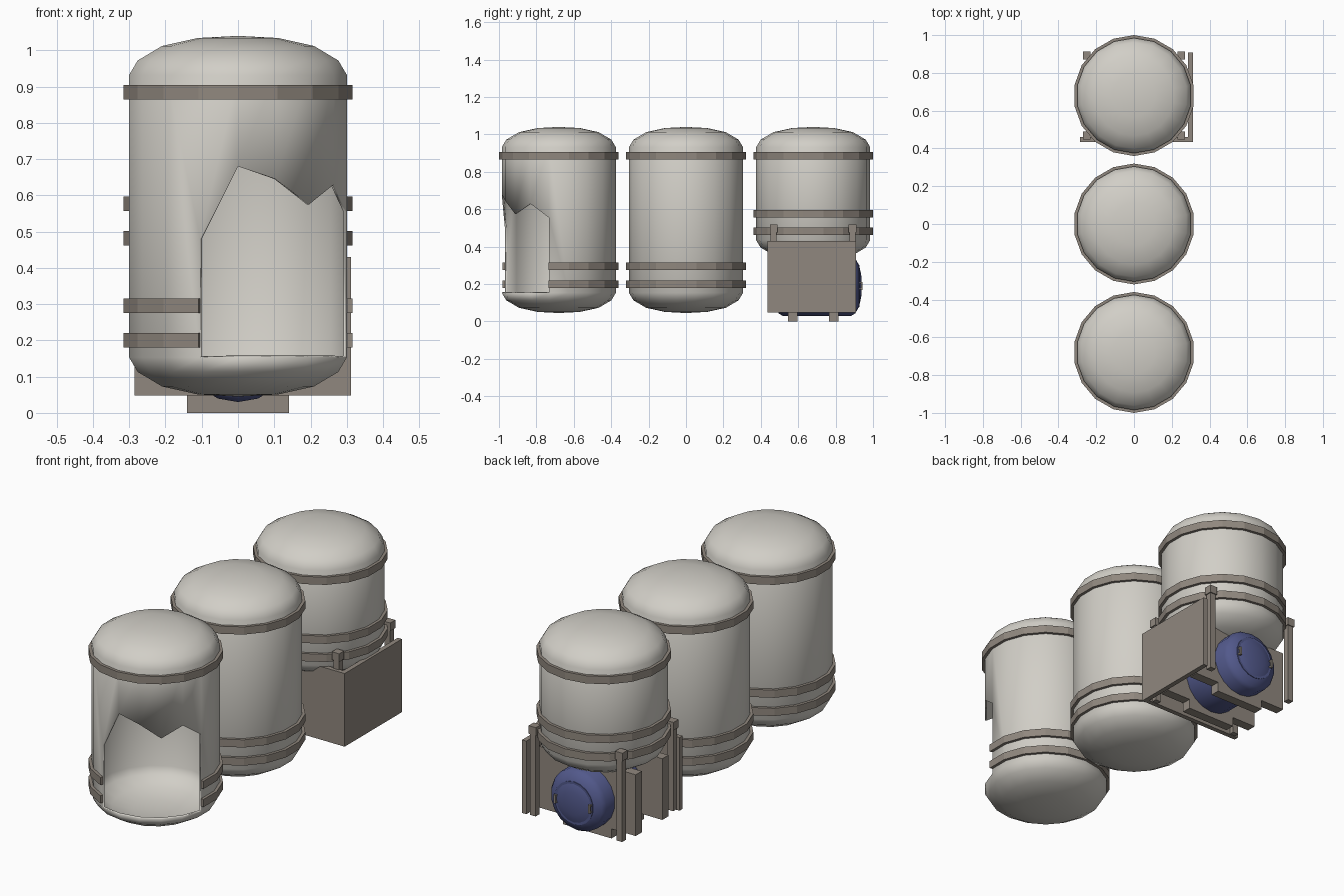
import bpy, bmesh, math

if "Cube" in bpy.data.objects:
    bpy.data.objects.remove(bpy.data.objects["Cube"])

def material(name, rgb):
    m = bpy.data.materials.new(name)
    m.diffuse_color = (*rgb, 1)
    m.use_nodes = True
    m.node_tree.nodes["Principled BSDF"].inputs["Base Color"].default_value = m.diffuse_color
    return m

CREAM = material("pale_tank_metal", (0.64, 0.62, 0.57))
BROWN = material("brown_grey_metal", (0.28, 0.245, 0.21))
BLUE = material("blue_metal", (0.085, 0.10, 0.26))

SEG = 18
R = 0.305
CUT = set(range(-1, 4))                       # wall faces broken away
JAG = {-1: 0.48, 0: 0.68, 1: 0.645, 2: 0.575, 3: 0.63, 4: 0.555}
# dome as (radius, drop below the apex)
DOME = [(0.113, 0.006), (0.213, 0.028), (0.281, 0.068), (R, 0.108)]

def finish(bm, name, mat, loc=(0, 0, 0), smooth=None):
    me = bpy.data.meshes.new(name)
    bm.to_mesh(me)
    bm.free()
    me.materials.append(mat)
    ob = bpy.data.objects.new(name, me)
    bpy.context.collection.objects.link(ob)
    ob.location = loc
    if smooth:
        bpy.ops.object.select_all(action='DESELECT')
        ob.select_set(True)
        bpy.context.view_layer.objects.active = ob
        bpy.ops.object.shade_smooth_by_angle(angle=math.radians(smooth))
    return ob

def polar(r, i, z):
    a = math.radians(-90 + 360 / SEG * i)
    return (r * math.cos(a), r * math.sin(a), z)

def vessel(name, mat, z0, z1, loc, scale=1, broken=False):
    """Domed cylinder, optionally with a torn opening."""
    bm = bmesh.new()
    rows = [(r * scale, z0 + d * scale) for r, d in DOME]
    rows += [(r * scale, z1 - d * scale) for r, d in reversed(DOME)]
    grid = [[bm.verts.new(polar(r, i, z)) for i in range(SEG)] for r, z in rows]
    low, top = bm.verts.new((0, 0, z0)), bm.verts.new((0, 0, z1))
    jag = {i % SEG: bm.verts.new(polar(R, i, z)) for i, z in JAG.items()} if broken else {}
    gone = {i % SEG for i in CUT} if broken else set()
    for a in range(SEG):
        b = (a + 1) % SEG
        bm.faces.new((grid[0][b], grid[0][a], low))
        bm.faces.new((grid[-1][a], grid[-1][b], top))
        for k in range(len(rows) - 1):
            p, q = grid[k], grid[k + 1]
            f = [p[a], p[b], q[b], q[a]]
            if k == len(DOME) - 1:            # straight wall
                if a in gone:
                    f = [jag[a], jag[b], q[b], q[a]]
                else:
                    if b in jag:
                        f.insert(2, jag[b])
                    if a in jag:
                        f.append(jag[a])
            bm.faces.new(f)
    ob = finish(bm, name, mat, loc, 35)
    if broken:
        s = ob.modifiers.new("wall_thickness", 'SOLIDIFY')
        s.thickness = 0.01
        s.offset = -1
    return ob

def band(name, z, y, broken=False):
    """Flat hoop around a tank."""
    bm = bmesh.new()
    prof = [(0.300, z - .02), (0.320, z - .02), (0.320, z + .02), (0.300, z + .02)]
    cols = [[bm.verts.new(polar(r, i, h)) for r, h in prof] for i in range(SEG)]
    gone = {i % SEG for i in CUT} if broken else set()
    for a in range(SEG):
        if a in gone:
            continue
        p, q = cols[a], cols[(a + 1) % SEG]
        for k in range(4):
            n = (k + 1) % 4
            bm.faces.new((p[k], q[k], q[n], p[n]))
    if broken:
        bm.faces.new(cols[min(CUT) % SEG])
        bm.faces.new(cols[(max(CUT) + 1) % SEG])
        for v in [v for v in bm.verts if not v.link_faces]:
            bm.verts.remove(v)
    bmesh.ops.recalc_face_normals(bm, faces=bm.faces[:])
    return finish(bm, name, BROWN, (0, y, 0))

def box(name, x, y, z, mat=BROWN):
    bm = bmesh.new()
    bmesh.ops.create_cube(bm, size=1)
    for v in bm.verts:
        v.co = [lo + (c + .5) * (hi - lo) for c, (lo, hi) in zip(v.co, (x, y, z))]
    return finish(bm, name, mat)

# three upright tanks with their hoops
for name, y, lift, broken in (("broken_tank", -0.68, 0, True),
                              ("whole_tank", 0, 0, False),
                              ("raised_tank", 0.68, 0.282, False)):
    vessel(name, CREAM, 0.045 + lift, 1.04, (0, y, 0), broken=broken)
    band(name + "_top_band", 0.885, y)
    band(name + "_middle_band", 0.295 + lift, y, broken)
    band(name + "_bottom_band", 0.20 + lift, y, broken)

# corner posts with caps under the raised tank
for sx in (-1, 1):
    for sy in (-1, 1):
        cx, cy = sx * 0.25, 0.68 + sy * 0.211
        box("corner_post", (cx - .016, cx + .016), (cy - .016, cy + .016), (0.05, 0.48))
        box("post_cap", (cx - .021, cx + .021), (cy - .021, cy + .021), (0.475, 0.517))

# side and front guard panels
box("front_panel", (-0.285, 0.312), (0.435, 0.46), (0.048, 0.43))
box("right_panel", (0.287, 0.312), (0.46, 0.908), (0.048, 0.43))

# horizontal blue vessel
pump = vessel("blue_vessel", BLUE, -0.24, 0.24, (0, 0.70, 0.19), scale=0.525)
pump.rotation_euler = (math.pi / 2, 0, 0)

# round end cover with two grips
bm = bmesh.new()
bmesh.ops.create_cone(bm, cap_ends=True, segments=SEG, radius1=0.112, radius2=0.112, depth=0.03)
cover = finish(bm, "end_cover", BLUE, (0, 0.913, 0.19), 35)
cover.rotation_euler = (math.pi / 2, 0, 0)
for sx in (-1, 1):
    c = sx * 0.1
    box("cover_grip", (c - .006, c + .006), (0.935, 0.943), (0.168, 0.212))
    for z in (0.17, 0.202):
        box("grip_stub", (c - .006, c + .006), (0.92, 0.936), (z, z + .008))

# saddle plates with feet carrying the blue vessel
for y in (0.57, 0.79):
    box("saddle_plate", (-0.28, 0.28), (y - .025, y + .025), (0.05, 0.37))
    box("saddle_foot", (-0.14, 0.14), (y - .025, y + .025), (0, 0.052))
